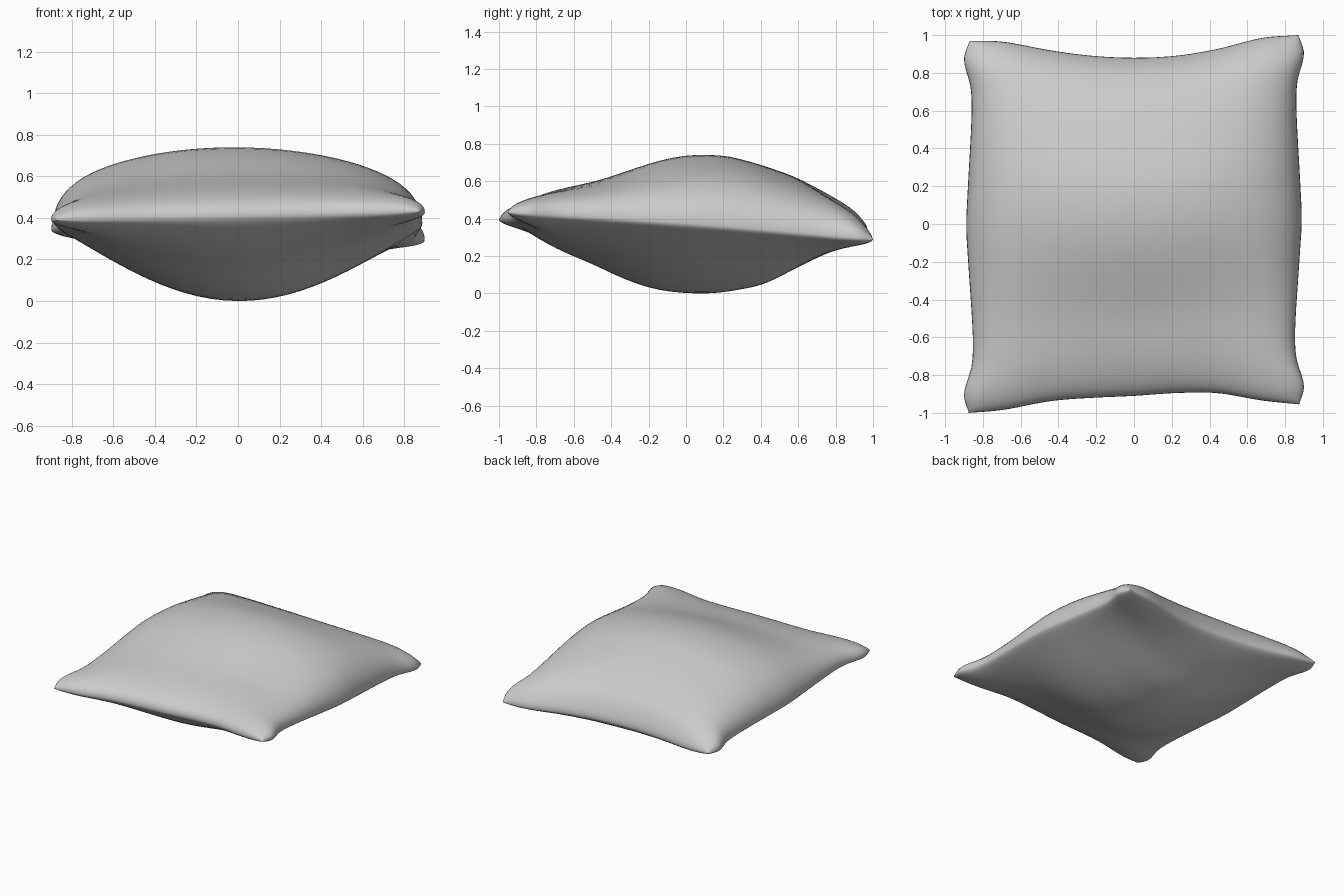
import bpy, bmesh, math

if "Cube" in bpy.data.objects:
    bpy.data.objects.remove(bpy.data.objects["Cube"])


def curve(points):
    """Smooth interpolation through (position, value) points."""
    n = len(points)
    slopes = []
    for i in range(n):
        a, b = points[max(i - 1, 0)], points[min(i + 1, n - 1)]
        slopes.append((b[1] - a[1]) / (b[0] - a[0]))

    def evaluate(t):
        i = 0
        while i < n - 2 and t > points[i + 1][0]:
            i += 1
        (x0, y0), (x1, y1) = points[i], points[i + 1]
        d = x1 - x0
        s = min(max((t - x0) / d, 0), 1)
        return ((2*s**3 - 3*s*s + 1) * y0 + (s**3 - 2*s*s + s) * d * slopes[i]
                + (3*s*s - 2*s**3) * y1 + (s**3 - s*s) * d * slopes[i + 1])
    return evaluate


# Outline seen from above
half_width = curve([(-1, .875), (-.9, .9), (-.75, .86), (-.6, .853), (-.2, .877), (0, .888),
                    (.2, .88), (.6, .86), (.75, .865), (.9, .9), (1, .87)])
back_edge = curve([(-1, .97), (-.8, .965), (-.5, .918), (-.25, .89), (0, .88),
                   (.25, .89), (.5, .925), (.78, .985), (1, 1.0)])
front_edge = curve([(-1, -1.0), (-.8, -.985), (-.5, -.937), (-.25, -.92), (0, -.91),
                    (.25, -.895), (.5, -.895), (.78, -.935), (1, -.955)])

# Stuffing profiles from front to back
top_bulge = curve([(-1, 0), (-.77, .21), (-.5, .43), (-.17, .81), (.0, .95), (.17, 1),
                   (.32, .97), (.63, .73), (.8, .51), (.92, .28), (1, 0)])
bottom_bulge = curve([(-1, 0), (-.77, .34), (-.54, .6), (-.34, .83), (-.17, .96),
                      (.0, 1), (.17, .98), (.34, .89), (.49, .76), (.7, .43), (.91, .11), (1, 0)])


def surface(u, v, side):
    x = u * half_width(v)
    w = (v + 1) / 2
    y = front_edge(u) * (1 - w) + back_edge(u) * w
    # Seam height blended from the four corners
    r = (u + 1) / 2
    seam = (.39 * (1 - r) + .43 * r) * (1 - w) + (.34 * (1 - r) + .285 * r) * w
    seam += .015 * (1 - v * v)
    # Rounded rim all around plus the stuffed middle
    rim = max(0, (1 - u**10) * (1 - v**10)) ** .42
    arch = max(0, 1 - u * u)
    if side > 0:
        z = seam + .285 * arch**.58 * top_bulge(v) + .085 * rim
    else:
        z = seam - .325 * arch**1.4 * bottom_bulge(v) - .05 * rim
    return x, y, z


# Pillow: top and bottom sheets joined along the seam
N = 44
steps = [math.sin(math.pi / 2 * (2 * i / N - 1)) for i in range(N + 1)]
bm = bmesh.new()
for side in (1, -1):
    grid = [[bm.verts.new(surface(u, v, side)) for u in steps] for v in steps]
    for j in range(N):
        for i in range(N):
            bm.faces.new((grid[j][i], grid[j][i + 1], grid[j + 1][i + 1], grid[j + 1][i]))
bmesh.ops.remove_doubles(bm, verts=bm.verts, dist=.0002)
bmesh.ops.recalc_face_normals(bm, faces=bm.faces)
lowest = min(v.co.z for v in bm.verts)
for v in bm.verts:
    v.co.z -= lowest
for f in bm.faces:
    f.smooth = True

mesh = bpy.data.meshes.new("pillow")
bm.to_mesh(mesh)
bm.free()
pillow = bpy.data.objects.new("pillow", mesh)
bpy.context.collection.objects.link(pillow)
